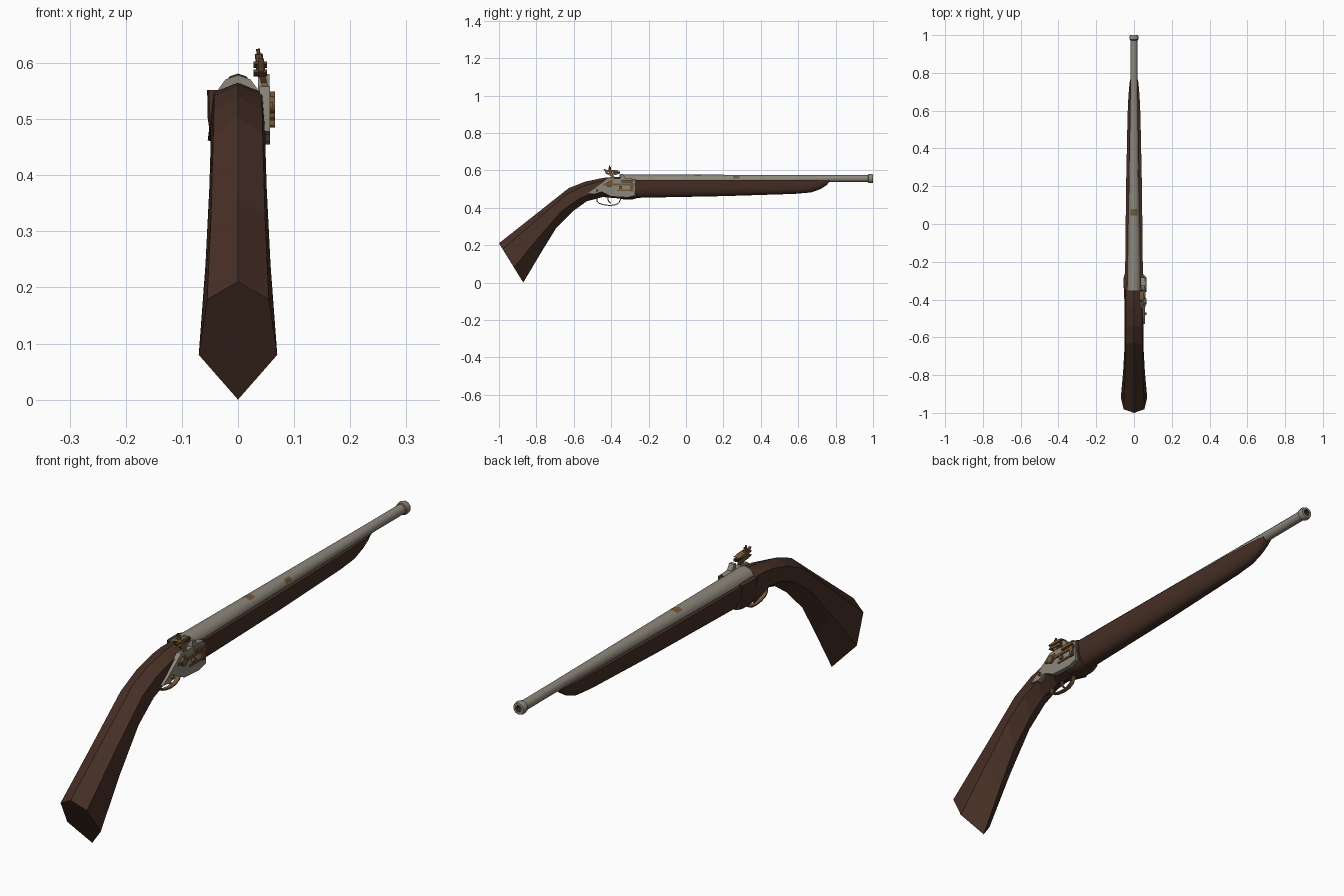
import bpy, bmesh, math
from mathutils import Vector

if "Cube" in bpy.data.objects:
    bpy.data.objects.remove(bpy.data.objects["Cube"])


def material(name, rgb):
    m = bpy.data.materials.new(name)
    m.diffuse_color = (*rgb, 1)
    m.use_nodes = True
    m.node_tree.nodes["Principled BSDF"].inputs["Base Color"].default_value = m.diffuse_color
    return m


WOOD = material("dark walnut", (0.062, 0.029, 0.019))
STEEL = material("worn steel", (0.27, 0.245, 0.20))
BRASS = material("aged brass", (0.17, 0.095, 0.04))
DARK = material("bore black", (0.03, 0.026, 0.022))


def finish(name, bm, mats, smooth=None):
    bmesh.ops.recalc_face_normals(bm, faces=bm.faces[:])
    me = bpy.data.meshes.new(name)
    bm.to_mesh(me)
    bm.free()
    for m in mats:
        me.materials.append(m)
    ob = bpy.data.objects.new(name, me)
    bpy.context.collection.objects.link(ob)
    if smooth:
        bpy.ops.object.select_all(action='DESELECT')
        ob.select_set(True)
        bpy.context.view_layer.objects.active = ob
        bpy.ops.object.shade_smooth_by_angle(angle=math.radians(smooth))
    return ob


def loft(rings, caps=True):
    """Skin a list of closed rings with the same point count."""
    bm = bmesh.new()
    vs = [[bm.verts.new(p) for p in r] for r in rings]
    n = len(rings[0])
    for a, b in zip(vs, vs[1:]):
        for i in range(n):
            j = (i + 1) % n
            bm.faces.new((a[i], a[j], b[j], b[i]))
    if caps:
        bm.faces.new(vs[0])
        bm.faces.new(vs[-1])
    return bm


def plate(name, pts, x0, x1, mat):
    """Side-view (y, z) outline extruded from x0 to x1."""
    return finish(name, loft([[(x, y, z) for y, z in pts] for x in (x0, x1)]), [mat])


def box(name, x, y, z, mat):
    return plate(name, [(y[0], z[0]), (y[1], z[0]), (y[1], z[1]), (y[0], z[1])], *x, mat)


def rod(name, a, b, r, mat, n=10):
    a, b = Vector(a), Vector(b)
    q = (b - a).to_track_quat('Z', 'Y')
    ang = [2 * math.pi * i / n for i in range(n)]
    ring = [q @ Vector((r * math.cos(t), r * math.sin(t), 0)) for t in ang]
    return finish(name, loft([[a + v for v in ring], [b + v for v in ring]]), [mat], 40)


# Grip: faceted hexagonal loft. (top y, z, bottom y, z, upper and lower
# half width, lower shoulder position)
grip = [(-1.0, .21, -.87, .0, .055, .070, .62),
        (-.81, .36, -.775, .16, .048, .058, .60),
        (-.627, .505, -.695, .29, .044, .051, .58),
        (-.537, .54, -.60, .385, .043, .049, .60),
        (-.44, .56, -.53, .435, .043, .049, .65),
        (-.39, .564, -.445, .457, .043, .050, .72),
        (-.34, .565, -.34, .448, .043, .054, .88)]
rings = []
for ty, tz, by, bz, wu, wl, s in grip:
    def at(x, t):
        return (x, ty + (by - ty) * t, tz + (bz - tz) * t)
    rings.append([at(0, 0), at(wu, .15), at(wl, s), at(0, 1), at(-wl, s), at(-wu, .15)])
finish("grip", loft(rings), [WOOD])


def trough(y, w, zt, zb, power):
    pts = []
    for i in range(13):
        a = math.pi * i / 12
        c, s = math.cos(a), math.sin(a)
        pts.append((w * math.copysign(abs(c) ** power, c), y, zt - (zt - zb) * abs(s) ** power))
    return pts


# Fore-end under the barrel, with a thicker collar at the breech
fore = [(-.35, .047, .547, .452), (-.26, .047, .547, .453), (.2, .042, .547, .462),
        (.58, .034, .547, .474), (.67, .030, .547, .482), (.72, .026, .547, .500),
        (.75, .023, .547, .520), (.77, .019, .547, .541)]
finish("fore_end", loft([trough(*f, .8) for f in fore]), [WOOD], 35)
collar = [(-.35, .052, .552, .449), (-.335, .055, .552, .445),
          (-.285, .055, .552, .445), (-.265, .050, .550, .450)]
finish("breech_collar", loft([trough(*c, .55) for c in collar]), [WOOD], 35)

# Barrel: ten-sided tapered tube with muzzle ring and bore
SIDES = 10


def taper(y):
    t = min(1, (y + .355) / 1.155)
    return .038 - .0195 * t, .540 + .016 * t


stations = [(y, *taper(y)) for y in (-.355, .045, .08, .25, .285, .80, .972)]
stations += [(.976, .0235, .556), (.992, .025, .556), (1.0, .022, .556),
             (1.0, .012, .556), (.90, .011, .556)]
rings = []
for y, r, zc in stations:
    ang = [math.radians(18 + 360 / SIDES * i) for i in range(SIDES)]
    rings.append([(r * math.cos(a), y, zc + r * math.sin(a)) for a in ang])
bm = loft(rings)
bmesh.ops.recalc_face_normals(bm, faces=bm.faces[:])
for f in bm.faces:
    c, n = f.calc_center_median(), f.normal
    worn_top = .05 < c.y < .075 and n.z > .9
    worn_side = .255 < c.y < .28 and n.x > .7 and n.z > .4
    if worn_top or worn_side or (.97 < c.y < .98 and n.y < -.3):
        f.material_index = 1
    elif c.y < .96 and c.y > .89 and math.hypot(c.x, c.z - .556) < .0125:
        f.material_index = 2
finish("barrel", bm, [STEEL, BRASS, DARK], 40)

# Lock plate on the right side
plate("lock_plate", [(-.53, .478), (-.49, .472), (-.45, .485), (-.40, .460), (-.31, .455),
                     (-.272, .465), (-.272, .545), (-.34, .556), (-.42, .558), (-.45, .535),
                     (-.49, .505)], .038, .057, STEEL)
# Springs, bars and pan
box("main_spring", (.055, .062), (-.44, -.275), (.520, .530), BRASS)
box("lower_spring", (.055, .061), (-.37, -.28), (.490, .497), BRASS)
box("spring_bridge", (.055, .063), (-.30, -.28), (.488, .532), BRASS)
box("priming_pan", (.040, .066), (-.345, -.285), (.536, .549), BRASS)
plate("pan_cover", [(-.352, .549), (-.29, .549), (-.285, .556), (-.325, .560),
                    (-.338, .580), (-.350, .580)], .036, .056, STEEL)
for i, (y, z, r) in enumerate([(-.41, .525, .016), (-.35, .508, .009),
                               (-.29, .50, .008), (-.475, .492, .007)]):
    rod(f"lock_screw_{i + 1}", (.05, y, z), (.066, y, z), r, BRASS)

# Cock: curved neck leaning inward, jaws and clamp screw
neck = [(.056, -.41, .515, .014), (.052, -.40, .545, .011),
        (.046, -.392, .565, .009), (.041, -.405, .584, .011)]
finish("cock_neck", loft([[(x - .005, y - h, z), (x + .006, y - h, z), (x + .006, y + h, z),
                           (x - .005, y + h, z)] for x, y, z, h in neck]), [BRASS])
for name, z in (("lower_jaw", .579), ("upper_jaw", .594)):
    plate(name, [(-.435, z + .004), (-.41, z - .002), (-.372, z - .003), (-.358, z + .003),
                 (-.375, z + .007), (-.41, z + .009)], .028, .052, BRASS)
box("flint", (.032, .048), (-.39, -.352), (.584, .593), DARK)
rod("clamp_screw", (.040, -.405, .58), (.037, -.408, .616), .007, BRASS, 8)
rod("clamp_screw_tip", (.037, -.408, .614), (.0355, -.409, .625), .0035, BRASS, 8)
plate("cock_spur", [(-.425, .58), (-.412, .575), (-.425, .603), (-.442, .608)],
      .036, .046, BRASS)


def strap(name, pts, w, bevel, mat):
    """Bent metal strip along a side-view (y, z) path."""
    rings = []
    for i, p in enumerate(pts):
        a, b = pts[max(0, i - 1)], pts[min(len(pts) - 1, i + 1)]
        d = Vector((b[0] - a[0], b[1] - a[1])).normalized() * bevel
        ny, nz = -d.y, d.x
        rings.append([(-w, p[0] + ny, p[1] + nz), (w, p[0] + ny, p[1] + nz),
                      (w, p[0] - ny, p[1] - nz), (-w, p[0] - ny, p[1] - nz)])
    return finish(name, loft(rings), [mat], 50)


# Trigger and guard
strap("trigger_guard", [(-.475, .458), (-.477, .437), (-.465, .424), (-.44, .416),
                        (-.41, .412), (-.38, .415), (-.36, .425), (-.345, .455)],
      .008, .0025, BRASS)
strap("trigger", [(-.415, .462), (-.418, .445), (-.412, .432), (-.402, .424)],
      .004, .003, BRASS)
